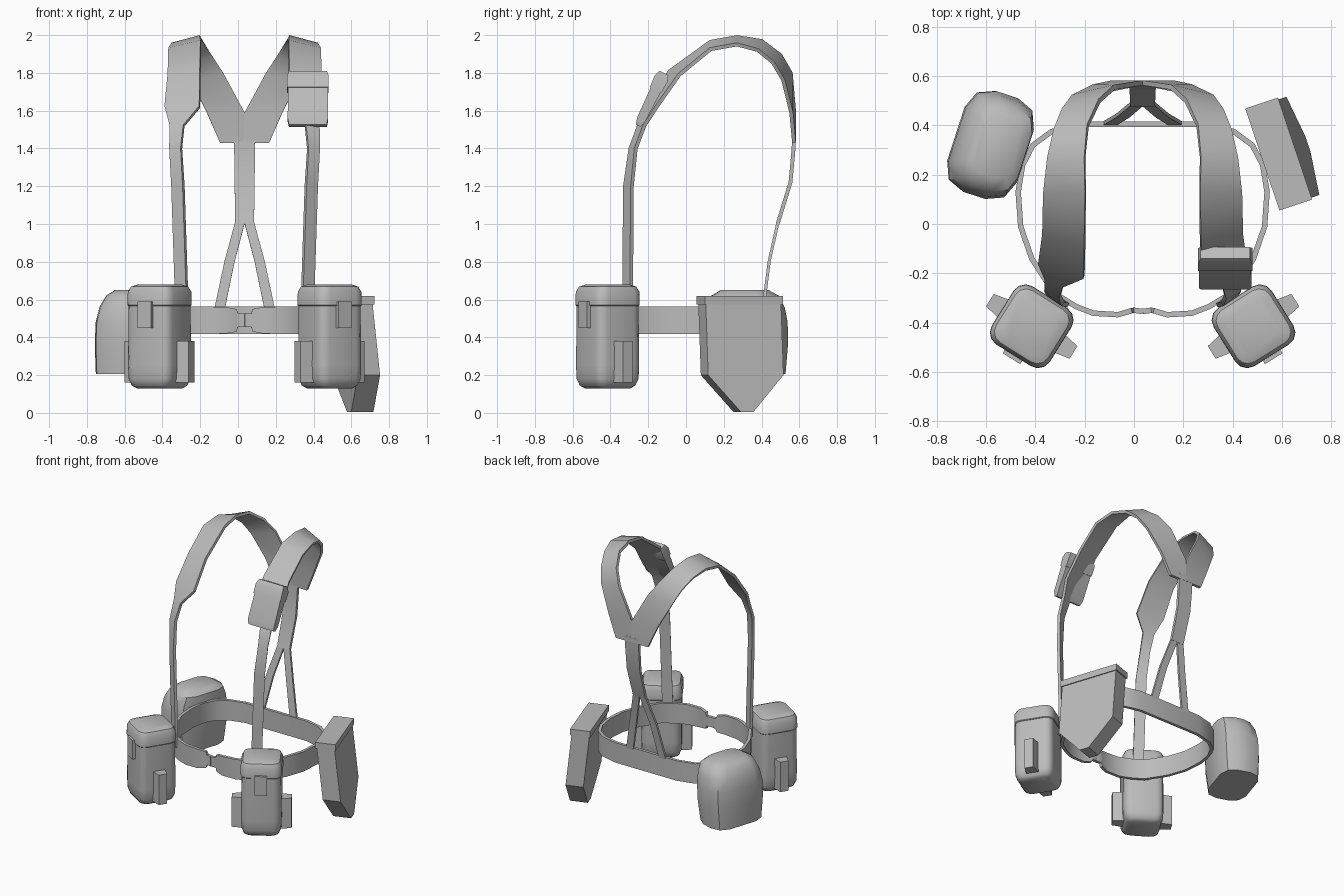
import bpy, bmesh, math
from mathutils import Matrix, Vector

if "Cube" in bpy.data.objects:
    bpy.data.objects.remove(bpy.data.objects["Cube"], do_unlink=True)

CX = 0.035  # symmetry plane of the harness

grey = bpy.data.materials.new("plain_grey")
grey.use_nodes = True
grey.diffuse_color = (0.5, 0.5, 0.5, 1)
grey.node_tree.nodes["Principled BSDF"].inputs["Base Color"].default_value = (0.5, 0.5, 0.5, 1)


def loft(name, rings, matrix=Matrix(), side=1, angle=40):
    """Skin a stack of equal-length point rings; side=-1 mirrors across the body."""
    bm = bmesh.new()
    loops = []
    for ring in rings:
        pts = [matrix @ Vector(p) for p in ring]
        loops.append([bm.verts.new((CX + side * p.x, p.y, p.z)) for p in pts])
    n = len(loops[0])
    for a, b in zip(loops, loops[1:]):
        for i in range(n):
            j = (i + 1) % n
            bm.faces.new((a[i], a[j], b[j], b[i]))
    bm.faces.new(loops[0])
    bm.faces.new(loops[-1])
    bmesh.ops.recalc_face_normals(bm, faces=bm.faces)
    mesh = bpy.data.meshes.new(name)
    bm.to_mesh(mesh)
    bm.free()
    mesh.materials.append(grey)
    obj = bpy.data.objects.new(name, mesh)
    bpy.context.collection.objects.link(obj)
    bpy.ops.object.select_all(action="DESELECT")
    obj.select_set(True)
    bpy.context.view_layer.objects.active = obj
    bpy.ops.object.shade_smooth_by_angle(angle=math.radians(angle))
    return obj


def ribbon(name, rows, thick=0.02, side=1):
    """Flat webbing: rows of (centre, half-width vector)."""
    cs = [Vector(c) for c, h in rows]
    rings = []
    for i, (c, h) in enumerate(rows):
        c, h = Vector(c), Vector(h)
        t = cs[min(i + 1, len(cs) - 1)] - cs[max(i - 1, 0)]
        n = h.cross(t).normalized() * thick / 2
        rings.append([c + h + n, c - h + n, c - h - n, c + h - n])
    return loft(name, rings, side=side)


def rounded(hx, hy, r, z, dx=0, seg=3):
    """Rounded rectangle ring."""
    pts = []
    for k, (sx, sy) in enumerate([(1, 1), (-1, 1), (-1, -1), (1, -1)]):
        for s in range(seg + 1):
            a = math.pi / 2 * (k + s / seg)
            pts.append((dx + sx * (hx - r) + r * math.cos(a), sy * (hy - r) + r * math.sin(a), z))
    return pts


def rect(hx, hy, z, x=0, y=0):
    return [(x + sx * hx, y + sy * hy, z) for sx, sy in [(1, 1), (-1, 1), (-1, -1), (1, -1)]]


def place(x, y, z, degrees, axis="Z"):
    return Matrix.Translation((x, y, z)) @ Matrix.Rotation(math.radians(degrees), 4, axis)


# Shoulder strap: from the belt, over the shoulder, down to the back yoke
strap = [
    ((-.33, -.31, .5), (-.03, .02, 0)),
    ((-.353, -.305, 1.2), (-.03, .02, 0)),
    ((-.365, -.28, 1.4), (-.03, .015, 0)),
    ((-.358, -.235, 1.52), (-.036, .015, 0)),
    ((-.33, -.185, 1.62), (-.092, .03, 0)),
    ((-.32, -.06, 1.8), (-.085, .025, -.01)),
    ((-.317, .13, 1.945), (-.085, 0, -.02)),
    ((-.31, .27, 1.97), (-.075, 0, -.02)),
    ((-.29, .39, 1.945), (-.068, -.01, -.025)),
    ((-.25, .48, 1.875), (-.075, -.02, -.02)),
    ((-.2, .535, 1.78), (-.085, -.02, -.02)),
    ((-.1, .565, 1.59), (-.1, -.008, 0)),
    ((-.065, .572, 1.43), (-.065, 0, 0)),
]

# Half belt from the front buckle round to the back: (x, y, half height)
belt = [(0, -.355, .036), (-.035, -.35, .036), (-.045, -.352, .06), (-.1, -.368, .07),
        (-.2, -.362, .073), (-.27, -.335, .073), (-.36, -.28, .073), (-.45, -.14, .073),
        (-.495, -.01, .073), (-.505, .13, .073), (-.487, .24, .073), (-.445, .32, .073),
        (-.37, .375, .073), (-.25, .405, .073), (0, .405, .073)]

# Crossing lower back strap
tail = [((-.024, .487, 1.01), (-.026, 0, 0)), ((-.08, .44, .8), (-.027, 0, 0)),
        ((-.143, .402, .5), (-.028, 0, 0))]

for side, word in ((1, "right"), (-1, "left")):
    ribbon(word + "_shoulder_strap", strap, side=side)
    ribbon(word + "_belt_half", [((x, y, .49), (0, 0, h)) for x, y, h in belt], .022, side)
    ribbon(word + "_lower_back_strap", tail, .016, side)

    # Front pouch: body, lid, clasp and two side pockets
    m = place(-.45, -.415, 0, -32)
    s = .135
    loft(word + "_pouch_body", [rounded(s * k, s * k, .05 * k, z) for z, k in
         ((.13, .72), (.145, .88), (.18, .98), (.25, 1), (.575, .98))], m, side)
    loft(word + "_pouch_lid", [rounded(s * k, s * k, .055 * k, z) for z, k in
         ((.565, 1), (.57, 1.03), (.64, 1.02), (.668, .92), (.68, .7))], m, side)
    loft(word + "_pouch_clasp", [rect(.042, .015, .45, 0, -.14), rect(.042, .015, .59, 0, -.14)], m, side, 20)
    for e in (1, -1):
        loft(word + "_pouch_side_pocket", [
            [(e * .12, -.045, z), (e * .12, .045, z), (e * .2, .03, z), (e * .2, -.03, z)]
            for z in (.16, .38)], m, side, 20)

# Back yoke strap joining the shoulder straps to the lower pair
ribbon("back_centre_strap", [((0, .573, 1.47), (.056, 0, 0)), ((0, .568, 1.38), (.055, 0, 0)),
       ((0, .553, 1.22), (.053, 0, 0)), ((0, .485, 1.0), (.05, 0, 0))])

# Small pouch on the left shoulder strap
m = place(.335, -.185, 1.66, -26, "X")
loft("shoulder_pouch_body", [rect(.1, .014, -.155), rect(.107, .024, -.12), rect(.105, .03, .08)], m)
loft("shoulder_pouch_flap", [rect(.11, .034, .055), rect(.11, .038, .12), rect(.1, .026, .155)], m)

# Canteen in its rounded cover
m = place(-.615, .32, 0, -18)
loft("canteen", [rounded(.145 * k, .215 * k, .1 * k, z, dx, 2) for z, k, dx in
     ((.205, .93, -.012), (.36, 1, -.005), (.48, 1, 0), (.56, .94, .01),
      (.62, .82, .025), (.65, .58, .03))], m)

# Pointed tool case, leaning out towards its tip
m = place(.552, .284, 0, 18.5)
outline = [(-.21, .58), (-.21, .2), (-.035, .005), (.035, .005), (.21, .2), (.21, .58)]
loft("tool_case_body", [[(n + (.58 - z) * .11, u, z) for u, z in outline] for n in (-.062, .062)], m, 1, 20)
loft("tool_case_lid", [rect(.07, .218, .575), rect(.07, .218, .62)], m, 1, 20)
